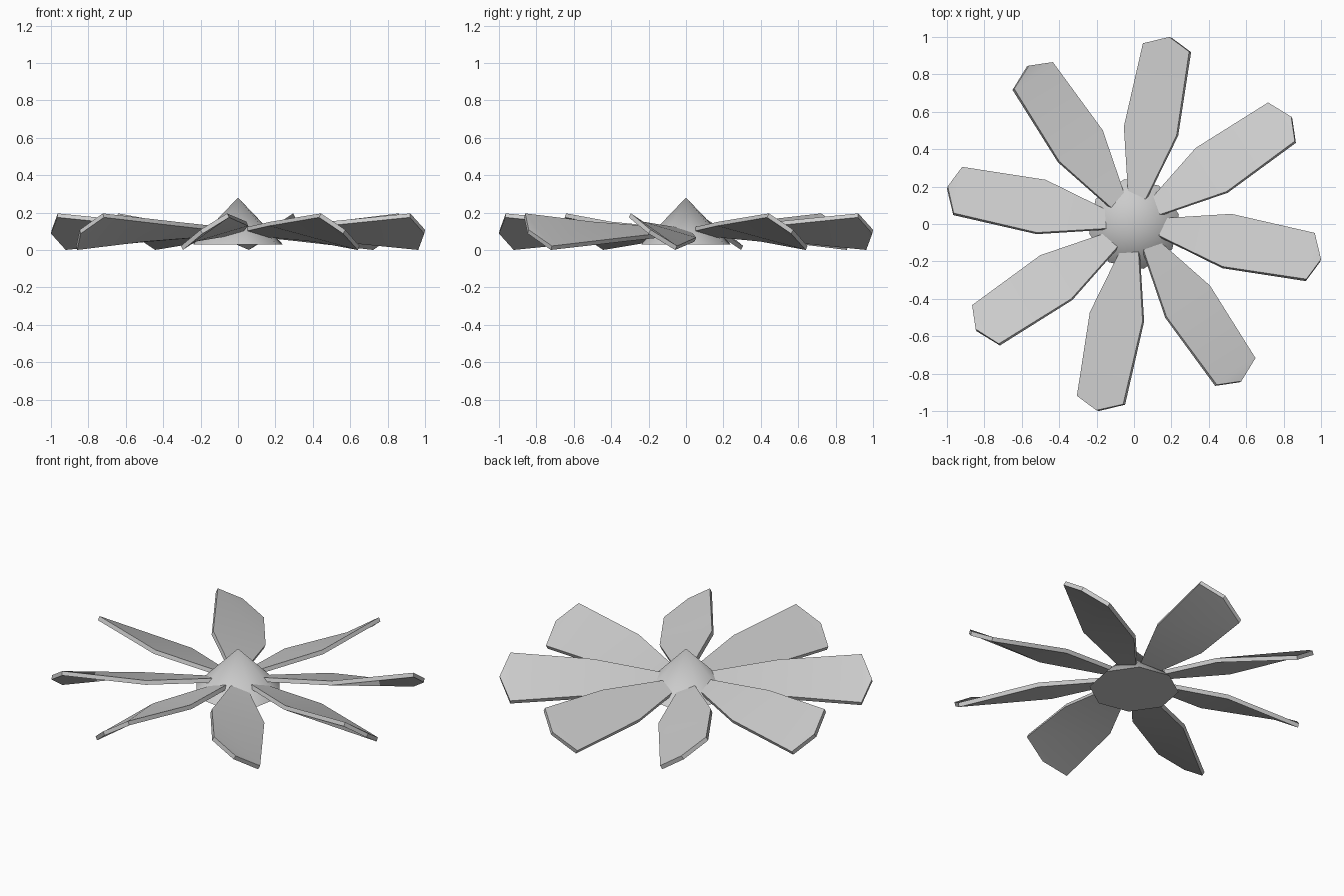
import bpy, bmesh, math
from mathutils import Matrix

if "Cube" in bpy.data.objects:
    bpy.data.objects.remove(bpy.data.objects["Cube"])

MID_Z = 0.098


def finish(name, bm, angle):
    bmesh.ops.recalc_face_normals(bm, faces=bm.faces)
    mesh = bpy.data.meshes.new(name)
    bm.to_mesh(mesh)
    bm.free()
    ob = bpy.data.objects.new(name, mesh)
    bpy.context.collection.objects.link(ob)
    bpy.ops.object.select_all(action='DESELECT')
    ob.select_set(True)
    bpy.context.view_layer.objects.active = ob
    bpy.ops.object.shade_smooth_by_angle(angle=math.radians(angle))
    return ob


# Hub: eight-sided pointed cone with a flat underside
bm = bmesh.new()
bmesh.ops.create_cone(bm, cap_ends=True, segments=8, radius1=0.245, radius2=0,
                      depth=0.25,
                      matrix=Matrix.Translation((0, 0, 0.155)) @ Matrix.Rotation(math.radians(12), 4, 'Z'))
bmesh.ops.remove_doubles(bm, verts=bm.verts, dist=1e-5)
finish("hub", bm, 50)

# Blade outline along +x: x, y, height away from the middle plane
LEADING = [(0.06, 0.022, -0.008), (0.52, 0.05, -0.042), (0.965, -0.053, -0.087)]
TRAILING = [(0.06, -0.03, 0.008), (0.473, -0.232, 0.042), (0.92, -0.3, 0.087)]
TIP = (0.998, -0.195, 0.0)


def blade(index, angle, pitch):
    bm = bmesh.new()

    def vert(p):
        return bm.verts.new((p[0], p[1], MID_Z + pitch * p[2]))

    lead = [vert(p) for p in LEADING]
    trail = [vert(p) for p in TRAILING]
    for i in range(2):
        bm.faces.new((trail[i], trail[i + 1], lead[i + 1], lead[i]))
    bm.faces.new((trail[2], vert(TIP), lead[2]))
    bmesh.ops.rotate(bm, verts=bm.verts, cent=(0, 0, 0),
                     matrix=Matrix.Rotation(math.radians(angle), 3, 'Z'))
    ob = finish(f"blade_{index + 1}", bm, 40)
    solid = ob.modifiers.new("thickness", 'SOLIDIFY')
    solid.thickness = 0.024
    solid.offset = 0
    bpy.ops.object.modifier_apply(modifier=solid.name)
    bpy.ops.object.shade_smooth_by_angle(angle=math.radians(40))


# Four blades pitch one way, the opposite four pitch the other way
for i in range(8):
    blade(i, -45 + 45 * i, 1 if i < 4 else -1)
